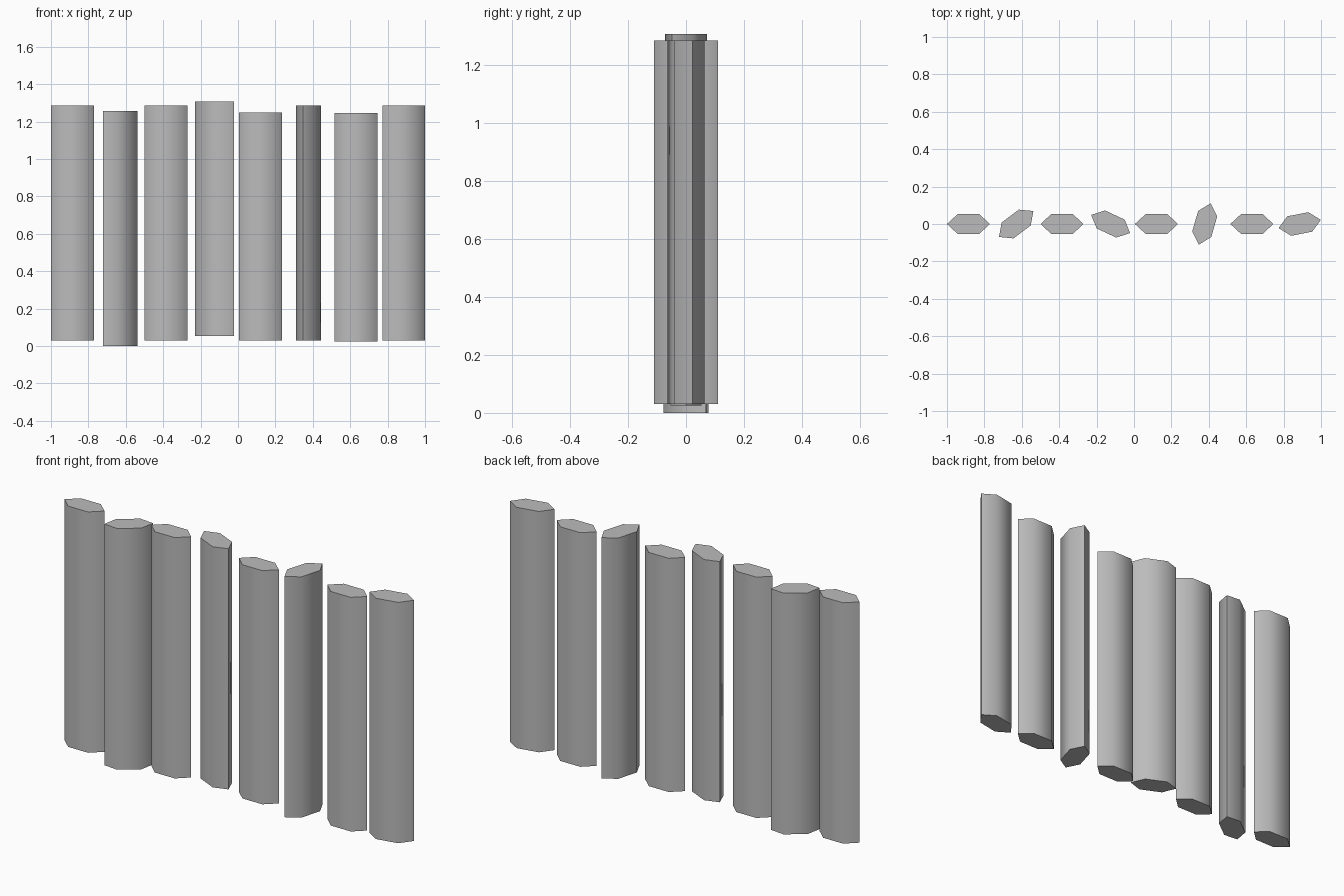
import bpy
from math import radians

cube = bpy.data.objects.get("Cube")
if cube:
    bpy.data.objects.remove(cube, do_unlink=True)

# Single plain grey finish
grey = bpy.data.materials.new("plain_grey")
grey.use_nodes = True
colour = (0.5, 0.5, 0.5, 1)
grey.diffuse_color = colour
grey.node_tree.nodes["Principled BSDF"].inputs["Base Color"].default_value = colour

HALF_WIDTH = 0.115   # centre to pointed edge
HALF_DEPTH = 0.053   # centre to flat face


def add_slat(number, x, bottom, top, turn):
    """Upright squashed hexagonal slat, pointed along its own x axis."""
    bpy.ops.mesh.primitive_cylinder_add(
        vertices=6, radius=1, depth=top - bottom,
        location=(x, 0, (bottom + top) / 2), rotation=(0, 0, radians(turn)))
    slat = bpy.context.object
    slat.name = f"slat_{number}"
    # Put two corners on the x axis, then squash the hexagon
    for v in slat.data.vertices:
        v.co.x, v.co.y = v.co.y * HALF_WIDTH, -v.co.x * HALF_DEPTH / 0.866
    slat.data.materials.append(grey)
    # Rounded shading over the broad faces, sharp pointed edges and ends
    bpy.ops.object.shade_smooth_by_angle(angle=radians(60))


# Row of slats: centre x, bottom, top, turn in degrees
slats = [
    (-0.885, 0.03, 1.285, 0),
    (-0.63, 0.0, 1.257, 37),
    (-0.385, 0.03, 1.285, 0),
    (-0.125, 0.053, 1.307, -25),
    (0.12, 0.03, 1.248, 0),
    (0.378, 0.03, 1.285, 74),
    (0.63, 0.025, 1.245, 0),
    (0.886, 0.03, 1.285, 11),
]
for i, slat in enumerate(slats, 1):
    add_slat(i, *slat)
